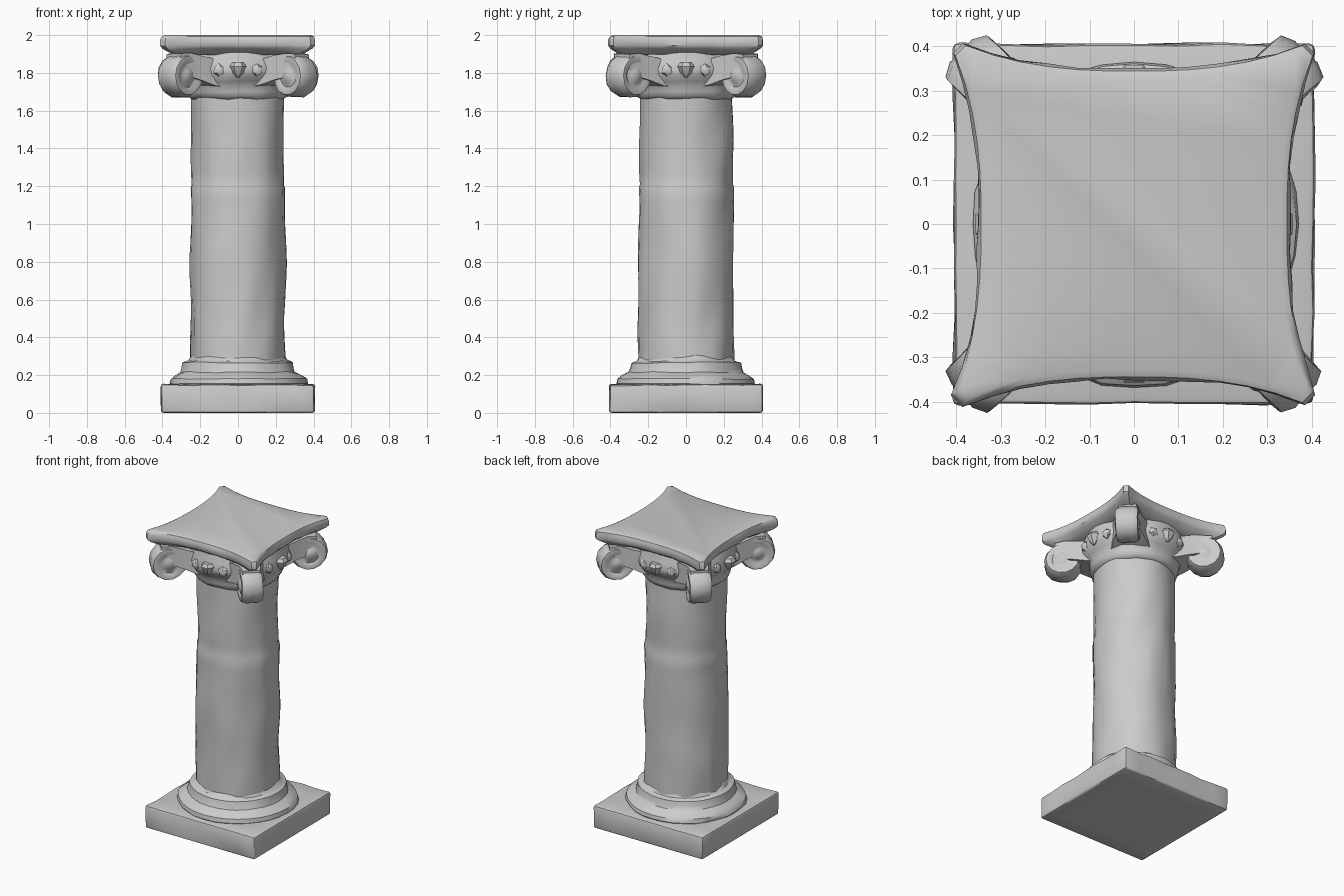
import bpy, bmesh, math
from mathutils import Vector, Matrix, noise

if "Cube" in bpy.data.objects:
    bpy.data.objects.remove(bpy.data.objects["Cube"])


def finish(name, bm, wear=0.0, stretch=1.0, angle=40):
    """Weather the surface slightly, then make a smooth-shaded object."""
    bmesh.ops.recalc_face_normals(bm, faces=bm.faces)
    bm.normal_update()
    moves = []
    for v in bm.verts:
        p = Vector((v.co.x * 9, v.co.y * 9, v.co.z * 9 * stretch))
        moves.append(v.normal * noise.noise(p) * wear)
    for v, m in zip(bm.verts, moves):
        if 0.005 < v.co.z < 1.985:
            v.co += m
    me = bpy.data.meshes.new(name)
    bm.to_mesh(me)
    bm.free()
    ob = bpy.data.objects.new(name, me)
    bpy.context.collection.objects.link(ob)
    bpy.ops.object.select_all(action='DESELECT')
    ob.select_set(True)
    bpy.context.view_layer.objects.active = ob
    bpy.ops.object.shade_smooth_by_angle(angle=math.radians(angle))
    return ob


def loft(bm, rings):
    """Skin a stack of equal-length point rings and cap both ends."""
    loops = [[bm.verts.new(p) for p in ring] for ring in rings]
    n = len(loops[0])
    for a, b in zip(loops, loops[1:]):
        for i in range(n):
            j = (i + 1) % n
            bm.faces.new((a[i], a[j], b[j], b[i]))
    bm.faces.new(loops[0][::-1])
    bm.faces.new(loops[-1])


def lathe(bm, profile, segs, mat=Matrix.Identity(4)):
    loft(bm, [[mat @ Vector((r * math.cos(2 * math.pi * i / segs),
                             r * math.sin(2 * math.pi * i / segs), z))
               for i in range(segs)] for r, z in profile])


# Square plinth with worn edges
bm = bmesh.new()
bmesh.ops.create_cube(bm, size=1, matrix=Matrix.Translation((0, 0, 0.075))
                      @ Matrix.Diagonal((0.81, 0.81, 0.15, 1)))
bmesh.ops.bevel(bm, geom=bm.edges[:], offset=0.012, segments=2,
                profile=0.5, affect='EDGES')
long_edges = [e for e in bm.edges if e.calc_length() > 0.5]
bmesh.ops.subdivide_edges(bm, edges=long_edges, cuts=7, use_grid_fill=True)
finish("plinth", bm, 0.008)

# Stepped round base mouldings
bm = bmesh.new()
lathe(bm, [(0.35, 0.13), (0.368, 0.155), (0.363, 0.18), (0.335, 0.20),
           (0.305, 0.215), (0.297, 0.235), (0.29, 0.265), (0.26, 0.275),
           (0.24, 0.31)], 32)
finish("base_moulding", bm, 0.012)

# Shaft, long streaky wear with a slight step at mid height
bm = bmesh.new()
lower = [(0.252, 0.24 + 0.95 * i / 14) for i in range(15)]
upper = [(0.246, 1.21 + 0.51 * i / 8) for i in range(9)]
lathe(bm, lower + upper, 32)
finish("shaft", bm, 0.014, 0.35)

# Capital: collar and flaring bell
bm = bmesh.new()
lathe(bm, [(0.24, 1.66), (0.262, 1.675), (0.272, 1.70), (0.275, 1.73),
           (0.295, 1.755), (0.318, 1.79), (0.325, 1.82), (0.315, 1.86),
           (0.31, 1.89), (0.30, 1.93)], 32)
finish("capital_bell", bm, 0.012)

# Four diagonal volutes: scroll drum with sunken ring and eye, plus its arm
drum = [(0.022, 0.072), (0.038, 0.062), (0.062, 0.056), (0.08, 0.068),
        (0.102, 0.066), (0.116, 0.035)]
drum = [(r, -h) for r, h in drum] + [(0.112, 0)] + [(r, h) for r, h in drum[::-1]]
arm = [(0.20, 1.72, 1.88, 0.13), (0.28, 1.735, 1.875, 0.11),
       (0.35, 1.76, 1.89, 0.085), (0.42, 1.78, 1.905, 0.065),
       (0.48, 1.78, 1.90, 0.055)]
for k in range(4):
    turn = Matrix.Rotation(math.radians(45 + 90 * k), 4, 'Z')
    bm = bmesh.new()
    lathe(bm, drum, 14, turn @ Matrix.Translation((0.432, 0, 1.785))
          @ Matrix.Rotation(math.pi / 2, 4, 'X'))
    loft(bm, [[turn @ Vector(p) for p in
               ((r, -w, lo), (r, w, lo), (r, w, hi), (r, -w, hi))]
              for r, lo, hi, w in arm])
    finish(f"volute_{k + 1}", bm, 0.008, angle=50)

# Small leaf on the middle of each capital face, with a bud on each side
for k in range(4):
    turn = Matrix.Rotation(math.radians(90 * k), 4, 'Z')
    bm = bmesh.new()
    lathe(bm, [(0.006, 1.775), (0.03, 1.80), (0.045, 1.835), (0.03, 1.855)], 6,
          turn @ Matrix.Translation((0, -0.318, 0)))
    for s in (-1, 1):
        bmesh.ops.create_icosphere(
            bm, subdivisions=1, radius=1, matrix=turn
            @ Matrix.Translation((s * 0.10, -0.298, 1.815))
            @ Matrix.Diagonal((0.035, 0.03, 0.035, 1)))
    finish(f"leaf_{k + 1}", bm)


# Abacus: square slab with hollowed sides and clipped corners
def outline(z, inset):
    pts = []
    for k in range(4):
        turn = Matrix.Rotation(math.radians(90 * k), 4, 'Z')
        for i in range(13):
            t = -1 + i / 6
            y = 0.35 + 0.058 * abs(t) ** 2.6
            pts.append(turn @ Vector((t * (0.385 - inset), -(y - inset), z)))
    return pts


bm = bmesh.new()
loft(bm, [outline(1.895, 0.07), outline(1.915, 0.035), outline(1.93, 0.012),
          outline(1.945, 0.0), outline(1.975, 0.0), outline(1.993, 0.006),
          outline(2.0, 0.022)])
finish("abacus", bm, 0.008)
